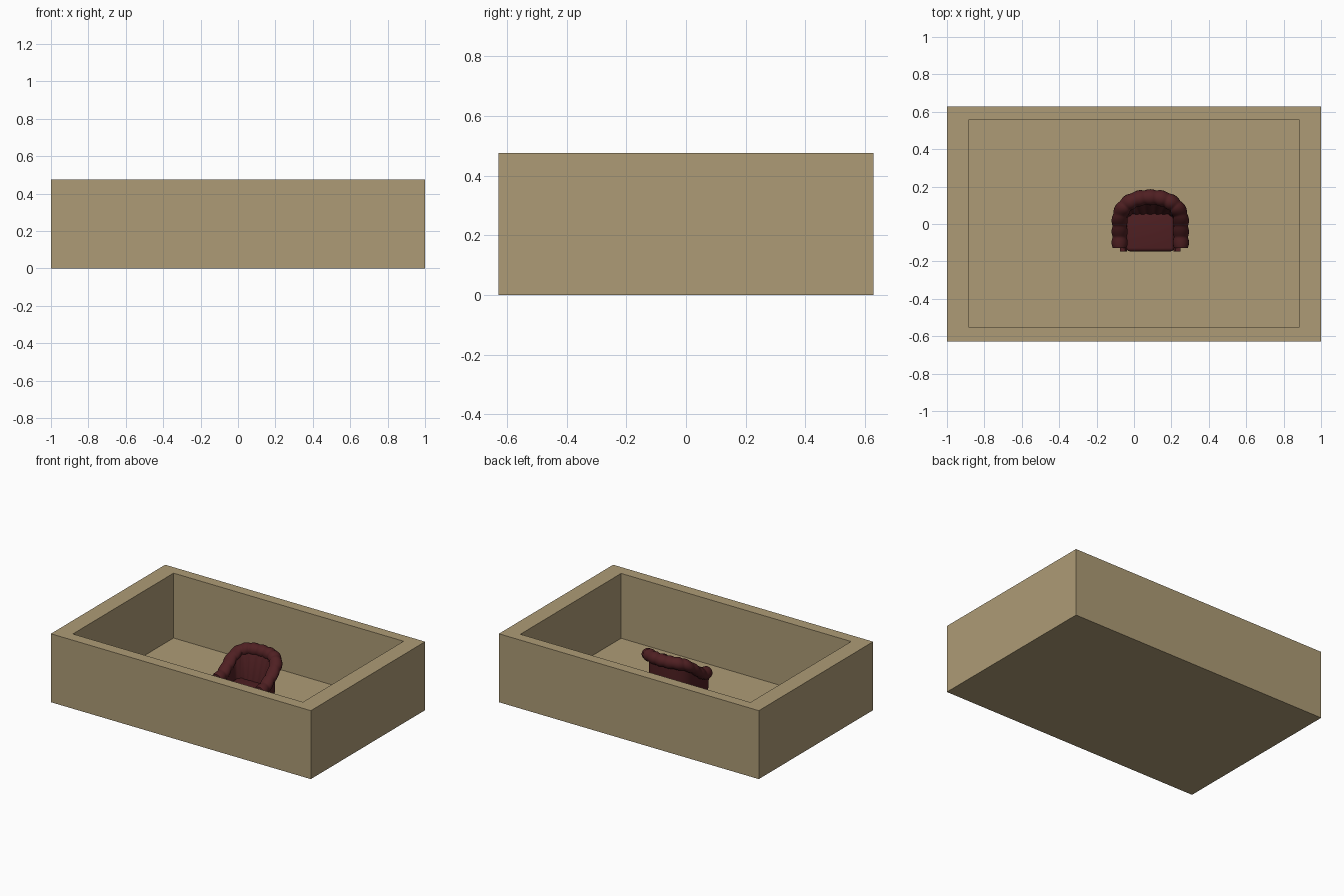
import bpy, bmesh, math
from mathutils import Vector

if "Cube" in bpy.data.objects:
    bpy.data.objects.remove(bpy.data.objects["Cube"])


def material(name, rgb):
    m = bpy.data.materials.new(name)
    m.diffuse_color = (*rgb, 1)
    m.use_nodes = True
    m.node_tree.nodes["Principled BSDF"].inputs["Base Color"].default_value = m.diffuse_color
    return m


TAN = material("tan wall", (0.42, 0.33, 0.18))
RED = material("oxblood leather", (0.078, 0.014, 0.016))
FLOOR = 0.025
CX = 0.087          # chair centre in x


def finish(bm, name, mat, smooth=False):
    bmesh.ops.recalc_face_normals(bm, faces=bm.faces)
    me = bpy.data.meshes.new(name)
    bm.to_mesh(me)
    bm.free()
    ob = bpy.data.objects.new(name, me)
    bpy.context.collection.objects.link(ob)
    me.materials.append(mat)
    if smooth:
        bpy.ops.object.select_all(action='DESELECT')
        ob.select_set(True)
        bpy.context.view_layer.objects.active = ob
        bpy.ops.object.shade_smooth_by_angle(angle=math.radians(45))
    return ob


def box_mesh(lo, hi):
    bm = bmesh.new()
    bmesh.ops.create_cube(bm, size=1)
    for v in bm.verts:
        v.co = Vector([lo[i] if v.co[i] < 0 else hi[i] for i in range(3)])
    return bm


def rounded_box(name, lo, hi, r, mat):
    bm = box_mesh(lo, hi)
    bmesh.ops.bevel(bm, geom=bm.edges[:], offset=r, segments=4, profile=0.5, affect='EDGES')
    return finish(bm, name, mat, True)


# Room: solid block with its top inset and sunk to floor level
bm = box_mesh((-1, -0.628, 0), (1, 0.628, 0.476))
bm.faces.ensure_lookup_table()
top = max(bm.faces, key=lambda f: f.calc_center_median().z)
bmesh.ops.inset_region(bm, faces=[top], thickness=0.1)
for v in top.verts:
    v.co.x = math.copysign(0.885, v.co.x)
    v.co.y = 0.556 if v.co.y > 0 else -0.551
inner = bmesh.ops.extrude_discrete_faces(bm, faces=[top])['faces'][0]
for v in inner.verts:
    v.co.z = FLOOR
finish(bm, "room_shell", TAN)


# U-shaped plan path of the chair's arms and back
def u_path(y_front, arm_n=24, arc_n=72):
    w, d, yc, e = 0.164, 0.128, 0.015, 2 / 2.25
    pts = [Vector((-w, y_front + (yc - y_front) * i / arm_n)) for i in range(arm_n)]
    for i in range(arc_n + 1):
        a = math.pi * (1 - i / arc_n)
        c, s = math.cos(a), max(0, math.sin(a))
        pts.append(Vector((math.copysign(abs(c) ** e, c) * w, yc + d * s ** e)))
    return pts + [Vector((-p.x, p.y)) for p in reversed(pts[:arm_n])]


def rail_height(y):
    s = min(1, max(0, (y + 0.11) / 0.25))
    return 0.212 + 0.138 * s * s * (3 - 2 * s)


# Sweep a closed section; section(p, n, s) gives (outward offset, z) pairs
def sweep(name, path, section, mat):
    bm = bmesh.new()
    rings, s = [], 0
    for i, p in enumerate(path):
        t = (path[min(i + 1, len(path) - 1)] - path[max(i - 1, 0)]).normalized()
        n = Vector((-t.y, t.x))
        s += (p - path[i - 1]).length if i else 0
        rings.append([bm.verts.new((CX + p.x + n.x * o, p.y + n.y * o, z))
                      for o, z in section(p, n, s)])
    k = len(rings[0])
    for a, b in zip(rings, rings[1:]):
        for j in range(k):
            bm.faces.new((a[j], a[(j + 1) % k], b[(j + 1) % k], b[j]))
    bm.faces.new(rings[0])
    bm.faces.new(rings[-1])
    return finish(bm, name, mat, True)


def length(path):
    return sum((b - a).length for a, b in zip(path, path[1:]))


roll_path = u_path(-0.128)
shell_path = u_path(-0.147)
ROLL_L, SHELL_L = length(roll_path), length(shell_path)


# Padded roll along the top, pinched into puffs
def roll_section(p, n, s):
    r = 0.037 + 0.006 * abs(math.sin(math.pi * 13 * s / ROLL_L))
    z = rail_height(p.y)
    return [(r * math.cos(math.tau * j / 20), z + r * math.sin(math.tau * j / 20))
            for j in range(20)]


# Upright shell with a sloping, channelled inner back
def shell_section(p, n, s):
    z = rail_height(p.y)
    back = max(0, n.y)
    pad = 0.007 * abs(math.sin(math.pi * 13 * s / SHELL_L)) * min(1, back * 3)
    inset = 0.04 + 0.05 * back ** 2
    return [(-0.012, FLOOR + 0.018), (-0.005, 0.14), (-0.003, z), (-0.03, z),
            (-0.032 - 0.25 * (inset - 0.032) - pad, z - 0.05),
            (-inset - pad, 0.155), (-inset, FLOOR + 0.018)]


sweep("top_roll", roll_path, roll_section, RED)
sweep("chair_shell", shell_path, shell_section, RED)

# Seat, base and feet
rounded_box("seat_cushion", (CX - 0.127, -0.146, 0.105), (CX + 0.127, 0.075, 0.172), 0.018, RED)
rounded_box("seat_base", (CX - 0.13, -0.14, FLOOR + 0.018), (CX + 0.13, 0.08, 0.11), 0.006, RED)
for side in (-1, 1):
    for label, y, x in (("front", -0.125, 0.135), ("back", 0.08, 0.1)):
        c = CX + side * x
        rounded_box(f"{label}_foot", (c - 0.014, y - 0.014, FLOOR),
                    (c + 0.014, y + 0.014, FLOOR + 0.03), 0.004, RED)
